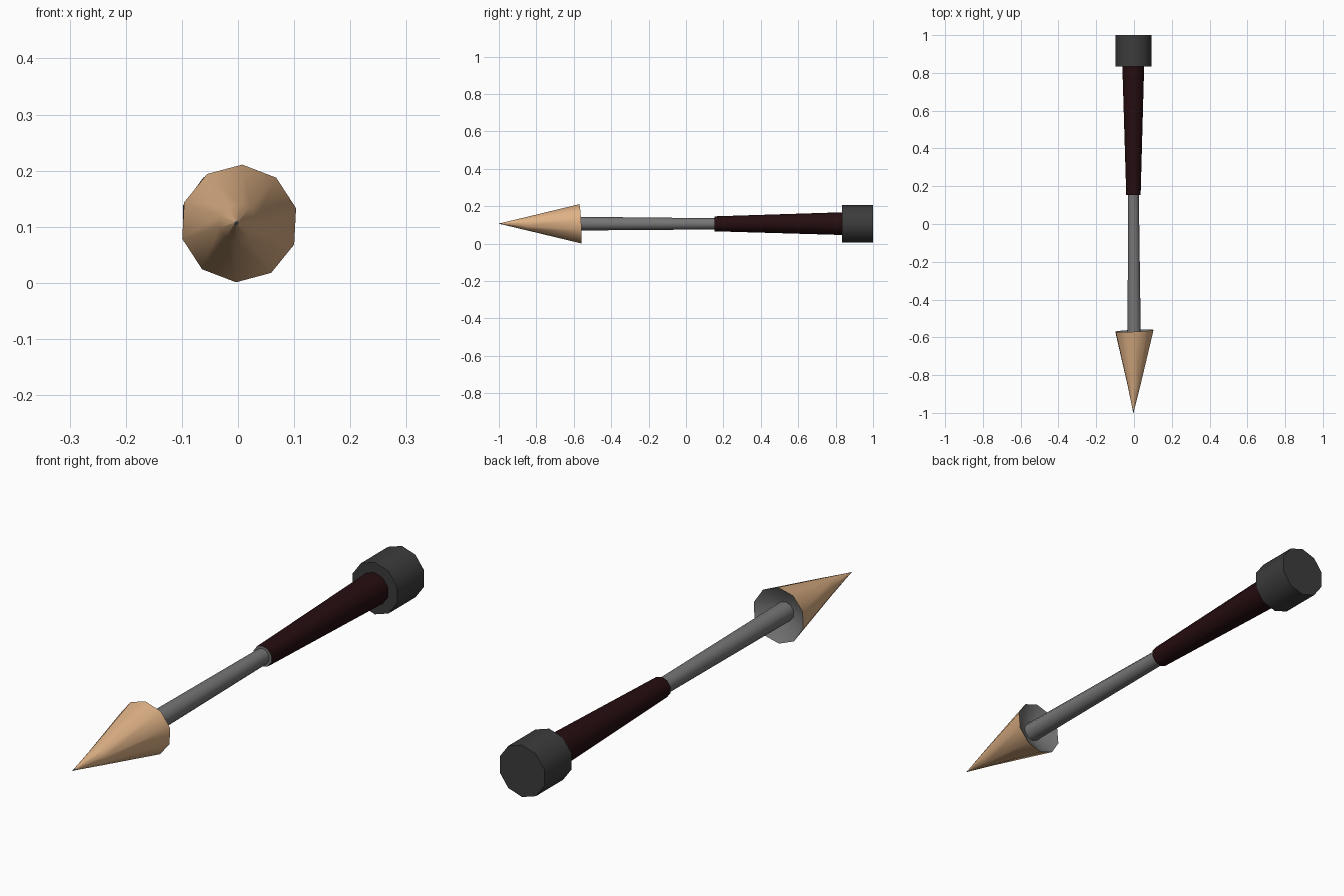
import bpy, bmesh, math

if "Cube" in bpy.data.objects:
    bpy.data.objects.remove(bpy.data.objects["Cube"])

def mat(name, rgb):
    m = bpy.data.materials.new(name)
    m.diffuse_color = (*rgb, 1)
    m.use_nodes = True
    m.node_tree.nodes["Principled BSDF"].inputs["Base Color"].default_value = m.diffuse_color
    return m

TAN = mat("tan", (0.73, 0.44, 0.235))
STEEL = mat("steel grey", (0.18, 0.18, 0.18))
MAROON = mat("dark maroon", (0.019, 0.004, 0.005))
CHARCOAL = mat("charcoal", (0.045, 0.045, 0.045))
N = 10

def lathe(name, rings, mats, bands, phase=90, tilt=(0, 0)):
    """Loft ten-sided rings (y, radius, cx, cz, tilt weight) along y.
    bands: material index for start cap, each span, end cap."""
    bm = bmesh.new()
    loops = []
    for y, r, cx, cz, w in rings:
        loop = []
        for i in range(N):
            a = math.radians(phase) + math.tau * i / N
            dx, dz = r * math.cos(a), r * math.sin(a)
            loop.append(bm.verts.new((cx + dx, y + w * (dx * tilt[0] + dz * tilt[1]), cz + dz)))
        loops.append(loop)
    bm.faces.new(loops[0]).material_index = bands[0]
    for k, (a, b) in enumerate(zip(loops, loops[1:])):
        for i in range(N):
            j = (i + 1) % N
            bm.faces.new((a[i], a[j], b[j], b[i])).material_index = bands[k + 1]
    bm.faces.new(loops[-1]).material_index = bands[-1]
    bmesh.ops.recalc_face_normals(bm, faces=bm.faces)
    me = bpy.data.meshes.new(name)
    bm.to_mesh(me)
    bm.free()
    for m in mats:
        me.materials.append(m)
    ob = bpy.data.objects.new(name, me)
    bpy.context.collection.objects.link(ob)
    bpy.ops.object.select_all(action='DESELECT')
    ob.select_set(True)
    bpy.context.view_layer.objects.active = ob
    bpy.ops.object.shade_smooth_by_angle(angle=math.radians(50))
    return ob

# pointed head: steel tip, tan cone, hollow steel back
lathe("pointed_head",
      [(-1.0, 0.001, -0.003, 0.107, 0), (-0.985, 0.004, -0.003, 0.107, 0),
       (-0.855, 0.035, 0, 0.107, 0), (-0.565, 0.105, 0.002, 0.106, 1),
       (-0.605, 0.038, 0.001, 0.107, 0)],
      [TAN, STEEL], [1, 1, 0, 0, 1, 1], phase=87, tilt=(0.05, -0.05))

# slim tapered rod
lathe("rod", [(-0.62, 0.037, 0.001, 0.107, 0), (0.16, 0.030, -0.003, 0.106, 0)],
      [STEEL], [0, 0, 0])

# flaring handle with a steel front face
lathe("handle", [(0.153, 0.040, -0.003, 0.106, 0), (0.845, 0.061, -0.004, 0.107, 0)],
      [MAROON, STEEL], [1, 0, 0])

# end knob
lathe("knob", [(0.835, 0.1, -0.003, 0.107, 0), (1.0, 0.1, -0.003, 0.107, 0)],
      [CHARCOAL], [0, 0, 0])
